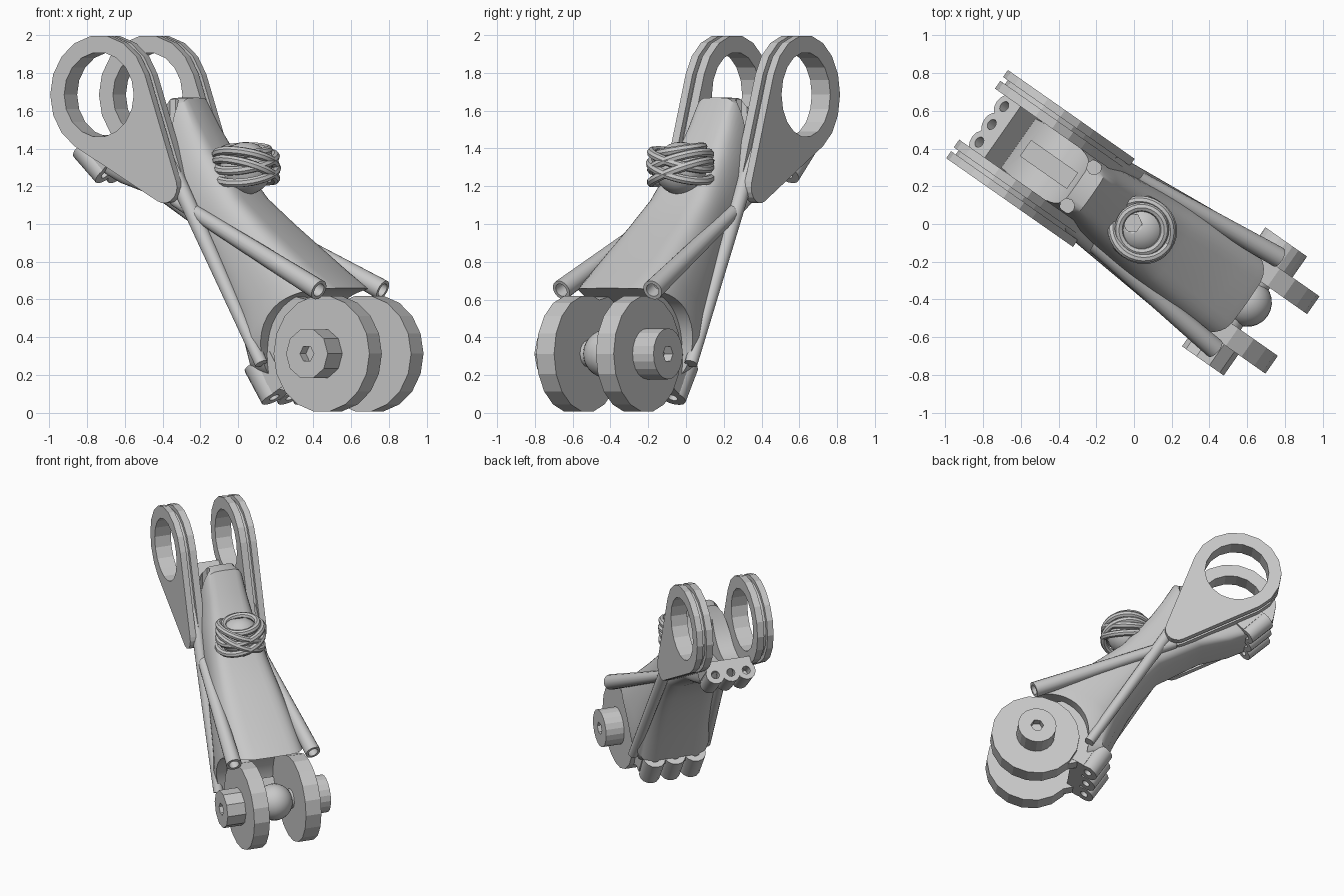
import bpy, bmesh, math
from math import sin, cos, pi, radians
from mathutils import Matrix, Vector
from mathutils.geometry import convex_hull_2d

cube = bpy.data.objects.get("Cube")
if cube:
    bpy.data.objects.remove(cube, do_unlink=True)

# One plain grey for everything
grey = bpy.data.materials.new("plain_grey")
grey.use_nodes = True
COLOUR = (0.58, 0.58, 0.58, 1)
grey.diffuse_color = COLOUR
grey.node_tree.nodes["Principled BSDF"].inputs["Base Color"].default_value = COLOUR

# Parts are built along x, with hinge axes along y, then turned in plan
TURN = Matrix.Rotation(radians(-35), 4, 'Z')
RING = (-0.70, 1.685)
PIN = (0.715, 0.313)


def finish(name, bm, smooth=False):
    bmesh.ops.recalc_face_normals(bm, faces=bm.faces)
    bm.transform(TURN)
    mesh = bpy.data.meshes.new(name)
    bm.to_mesh(mesh)
    bm.free()
    mesh.materials.append(grey)
    obj = bpy.data.objects.new(name, mesh)
    bpy.context.collection.objects.link(obj)
    if smooth:
        shade(obj)
    return obj


def select(obj):
    bpy.ops.object.select_all(action='DESELECT')
    obj.select_set(True)
    bpy.context.view_layer.objects.active = obj


def shade(obj):
    select(obj)
    bpy.ops.object.shade_smooth_by_angle(angle=radians(35))


def cut(obj, cutter):
    select(obj)
    mod = obj.modifiers.new("cut", 'BOOLEAN')
    mod.operation = 'DIFFERENCE'
    mod.solver = 'EXACT'
    mod.object = cutter
    bpy.context.view_layer.update()
    bpy.ops.object.modifier_apply(modifier=mod.name)
    bpy.data.objects.remove(cutter, do_unlink=True)


def rod(name, a, b, r1, r2=None, n=16, smooth=True, wall=0, depth=0.08):
    """Tapered cylinder between two points; a wall width sinks a bore in both ends."""
    a, b = Vector(a), Vector(b)
    bm = bmesh.new()
    bmesh.ops.create_cone(bm, cap_ends=True, segments=n, radius1=r1,
                          radius2=r1 if r2 is None else r2, depth=(b - a).length)
    if wall:
        for cap in [f for f in bm.faces if len(f.verts) == n]:
            inward = cap.normal * -depth
            for sink in (Vector(), inward):
                bmesh.ops.inset_region(bm, faces=[cap], use_even_offset=True,
                                       thickness=0.0005 if sink.length else wall)
                bmesh.ops.translate(bm, verts=cap.verts, vec=sink)
    spin = (b - a).to_track_quat('Z', 'Y').to_matrix().to_4x4()
    bm.transform(Matrix.Translation((a + b) / 2) @ spin)
    return finish(name, bm, smooth)


def circle(x, z, r, n):
    return [(x + r * cos(2 * pi * i / n), z + r * sin(2 * pi * i / n)) for i in range(n)]


def plate(name, circles, t0, t1, n=18, hole=None):
    """Flat plate wrapped round (x, z, radius) circles, with an optional round hole."""
    pts = [p for c in circles for p in circle(*c, n)]
    rims = [[pts[i] for i in dict.fromkeys(convex_hull_2d(pts))]]
    if hole:
        rims.append(circle(*hole))
    bm = bmesh.new()
    edges = []
    for rim in rims:
        verts = [bm.verts.new((x, t0, z)) for x, z in rim]
        edges += [bm.edges.new((v, verts[i - 1])) for i, v in enumerate(verts)]
    bmesh.ops.triangle_fill(bm, edges=edges, use_beauty=True, normal=(0, -1, 0))
    ext = bmesh.ops.extrude_face_region(bm, geom=bm.faces[:])
    moved = [v for v in ext["geom"] if isinstance(v, bmesh.types.BMVert)]
    bmesh.ops.translate(bm, verts=moved, vec=(0, t1 - t0, 0))
    return finish(name, bm)


def block(name, corners, half):
    """Convex bar with the given (x, z) corners, centred across the arm."""
    bm = bmesh.new()
    verts = [bm.verts.new((x, t, z)) for x, z in corners for t in (-half, half)]
    bmesh.ops.convex_hull(bm, input=verts)
    return finish(name, bm)


# Arm body: bowed sections from the ring cradle down to the hollow round the lugs
STATIONS = [  # upper x, z, lower x, z, half width, bow along the arm
    (-0.37, 1.67, -0.90, 1.42, 0.17, 0.176),
    (-0.27, 1.67, -0.86, 1.30, 0.17, 0.17),
    (-0.19, 1.53, -0.70, 1.22, 0.18, 0.10),
    (-0.10, 1.39, -0.48, 1.15, 0.19, 0.03),
    (0.10, 1.14, -0.18, 0.98, 0.215, 0),
    (0.27, 1.00, -0.06, 0.83, 0.24, 0),
    (0.44, 0.87, 0.03, 0.68, 0.265, 0),
    (0.60, 0.75, 0.14, 0.45, 0.285, -0.03),
    (0.69, 0.69, 0.23, 0.20, 0.295, -0.12),
    (0.73, 0.66, 0.36, 0.16, 0.295, -0.18),
]
SEG = 48
bm = bmesh.new()
loops = []
for ux, uz, lx, lz, w, bow in STATIONS:
    up, low = Vector((ux, 0, uz)), Vector((lx, 0, lz))
    d = (up - low).normalized()
    along = Vector((d.z, 0, -d.x))
    loop = []
    for i in range(SEG):
        c, s = cos(2 * pi * i / SEG), sin(2 * pi * i / SEG)
        c, s = math.copysign(abs(c) ** 0.4, c), math.copysign(abs(s) ** 0.85, s)
        p = (up + low) / 2 + (up - low) / 2 * s + along * bow * (1 - s * s)
        loop.append(bm.verts.new(p + Vector((0, w * c, 0))))
    loops.append(loop)
for a, b in zip(loops, loops[1:]):
    for i in range(SEG):
        j = (i + 1) % SEG
        bm.faces.new((a[i], a[j], b[j], b[i]))
# Curved end walls, closed by strips running across the arm
HALF, QUARTER = SEG // 2, SEG // 4
for loop in (loops[0], loops[-1]):
    for i in range(-QUARTER, QUARTER):
        strip = (loop[i], loop[i + 1], loop[HALF - i - 1], loop[(HALF - i) % SEG])
        bm.faces.new(list(dict.fromkeys(strip)))
body = finish("arm_body", bm)
# Bolt holes in the upper lip and the slot in the cradle floor
for t in (-0.125, 0.125):
    cut(body, rod("cutter", (-0.345, t, 1.5), (-0.345, t, 1.9), 0.04, n=8))
cut(body, block("cutter", [(-0.70, 1.31), (-0.70, 1.6), (-0.40, 1.31), (-0.40, 1.6)], 0.05))
shade(body)

for side, label in ((-1, "right"), (1, "left")):
    # Ring plates: two leaves with a recessed core between them
    for leaf, t0, t1, inset in (("inner_leaf", 0.165, 0.215, 0),
                                ("core", 0.21, 0.245, 0.03),
                                ("outer_leaf", 0.24, 0.285, 0)):
        plate(f"{label}_ring_{leaf}",
              [(*RING, 0.315 - inset), (-0.28, 1.195, 0.085 - inset)],
              side * t0, side * t1, hole=(*RING, 0.225, 18))
    # Hinge lug and the web tying it to the body
    plate(f"{label}_lug", [(*PIN, 0.31)], side * 0.135, side * 0.25)
    plate(f"{label}_lug_web", [(*PIN, 0.26), (0.38, 0.25, 0.11), (0.48, 0.50, 0.12)],
          side * 0.135, side * 0.215)
    # Bolt head with a hexagonal socket
    plate(f"{label}_bolt_head", [(*PIN, 0.135)], side * 0.24, side * 0.385,
          n=10 if side < 0 else 20, hole=(*PIN, 0.045, 6))
    # Crossed tubes on the flank, the long one hollow
    rod(f"{label}_rising_tube", (0.73, side * 0.295, 0.65), (-0.27, side * 0.20, 1.13),
        0.055, 0.035, wall=0.018)
    rod(f"{label}_falling_tube", (0.34, side * 0.27, 0.26),
        (-0.35, side * 0.20, 1.41), 0.035, 0.045)

# Pin shaft, which closes the sockets, and the ball between the lugs
rod("pin_shaft", (PIN[0], -0.33, PIN[1]), (PIN[0], 0.33, PIN[1]), 0.07)


def ball(name, centre, r):
    bm = bmesh.new()
    bmesh.ops.create_uvsphere(bm, u_segments=24, v_segments=14, radius=r)
    bm.transform(Matrix.Translation(centre))
    return finish(name, bm, True)


ball("pin_ball", (PIN[0] + 0.015, 0.005, PIN[1]), 0.13)


# Screw brackets: three bored lobes side by side on a bar joined to the body
def bracket(name, top, bottom, reach, gap, r):
    a, b = Vector((top[0], 0, top[1])), Vector((bottom[0], 0, bottom[1]))
    d = (b - a).normalized()
    for i, t in enumerate((-gap, 0, gap)):
        off = Vector((0, t, 0))
        rod(f"{name}_lobe_{i + 1}", a + off, b + off, r, r * 0.92, 14, wall=r * 0.55)
    n = Vector((-d.z, 0, d.x))
    corners = [a + n * r * 0.5, b + n * r * 0.5, b + n * reach, a + n * reach]
    block(f"{name}_bar", [(p.x, p.z) for p in corners], gap + r * 0.85)


bracket("upper_bracket", (-0.92, 1.40), (-0.78, 1.26), 0.10, 0.115, 0.068)
bracket("lower_bracket", (0.235, 0.255), (0.34, 0.08), 0.14, 0.15, 0.08)

# Wrapped knob on the upper face of the arm, with a six-sided recess on top
KNOB = Vector((0.05, 0.0, 1.295))
knob = ball("knob", KNOB, 0.14)
cut(knob, rod("cutter", KNOB + Vector((-0.06, 0, 0.06)), KNOB + Vector((-0.06, 0, 0.3)),
              0.05, n=6))


def strand(name, height, radius, tilt, lean, thick=0.024):
    """Rope ring round the knob."""
    bm = bmesh.new()
    n, m = 32, 8
    rows = []
    for i in range(n):
        a = 2 * pi * i / n
        rows.append([bm.verts.new((rad * cos(a), rad * sin(a), thick * sin(2 * pi * k / m)))
                     for k in range(m) for rad in [radius + thick * cos(2 * pi * k / m)]])
    for i in range(n):
        p, q = rows[i], rows[(i + 1) % n]
        for k in range(m):
            bm.faces.new((p[k], q[k], q[(k + 1) % m], p[(k + 1) % m]))
    turn = Matrix.Rotation(radians(tilt), 4, 'X') @ Matrix.Rotation(radians(lean), 4, 'Y')
    bm.transform(Matrix.Translation(KNOB + Vector((0, 0, height))) @ turn)
    finish(name, bm, True)


for i, (h, r, tilt, lean) in enumerate([(-0.02, 0.165, 20, 5), (-0.01, 0.165, -20, 5),
                                        (0.035, 0.16, 18, 0), (0.045, 0.16, -18, 0),
                                        (0.095, 0.12, 8, 4)]):
    strand(f"knob_strand_{i + 1}", h, r, tilt, lean)
